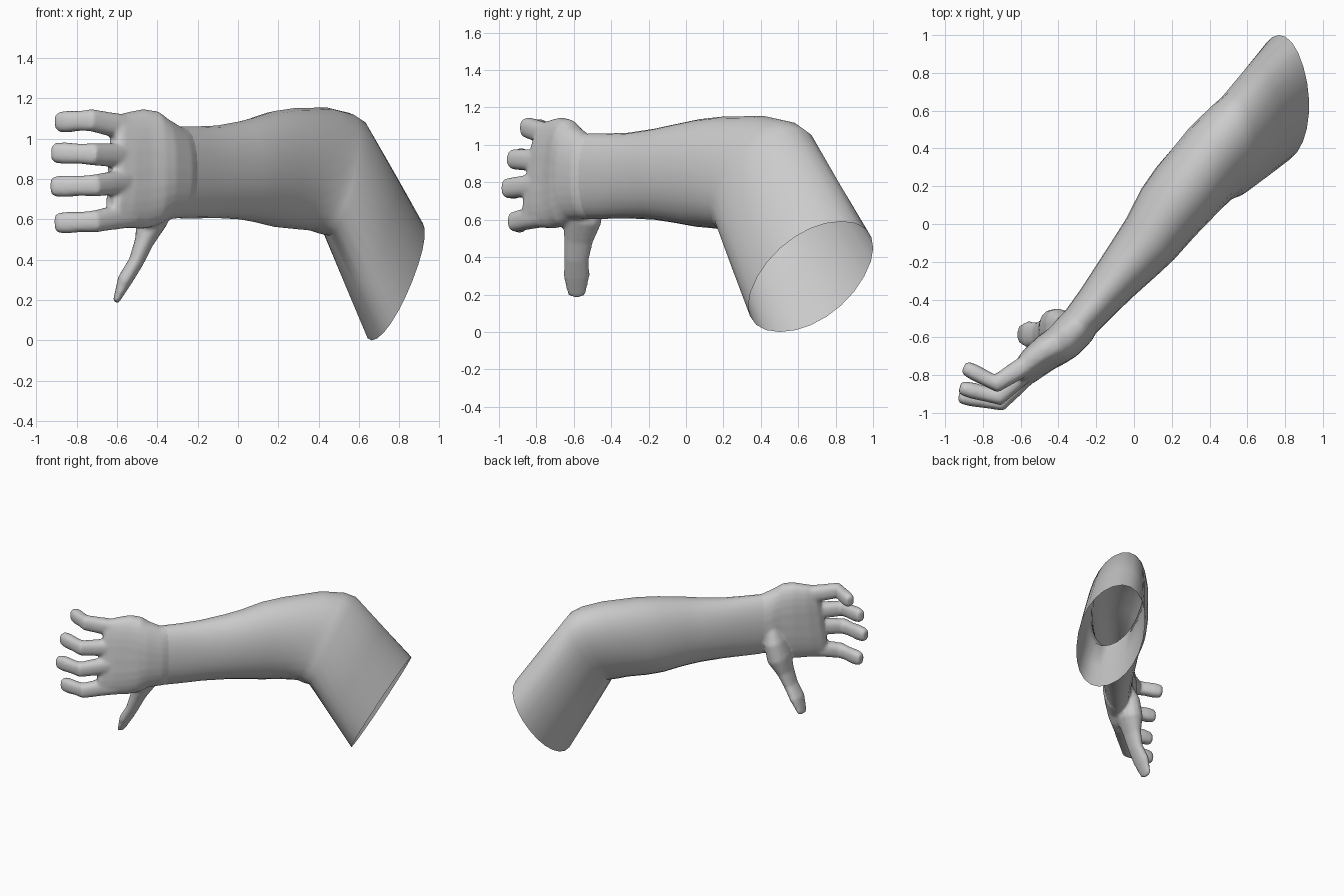
import bpy, bmesh, math
from mathutils import Vector

if "Cube" in bpy.data.objects:
    bpy.data.objects.remove(bpy.data.objects["Cube"])


def ring(c, a, b, n=20, e=1.0):
    """Closed section around c spanned by half-axes a and b; e < 1 gets boxier."""
    c, a, b = Vector(c), Vector(a), Vector(b)
    pts = []
    for i in range(n):
        t = 2 * math.pi * i / n
        co, si = math.cos(t), math.sin(t)
        pts.append(c + a * math.copysign(abs(co) ** e, co) + b * math.copysign(abs(si) ** e, si))
    return pts


def loft(bm, rings, caps=True):
    loops = [[bm.verts.new(p) for p in r] for r in rings]
    n = len(loops[0])
    faces = []
    for r, s in zip(loops, loops[1:]):
        for i in range(n):
            j = (i + 1) % n
            faces.append(bm.faces.new((r[i], r[j], s[j], s[i])))
    if caps:
        faces += [bm.faces.new(loops[0][::-1]), bm.faces.new(loops[-1])]
    bmesh.ops.recalc_face_normals(bm, faces=faces)


def digit(bm, path, axis, wide, thick, e=0.8):
    """Tapered tube along a path with a rounded tip."""
    pts = [Vector(p) for p in path]
    axis = Vector(axis)
    rings = []
    for i, p in enumerate(pts):
        tan = (pts[min(i + 1, len(pts) - 1)] - pts[max(i - 1, 0)]).normalized()
        a = (axis - tan * axis.dot(tan)).normalized()
        b = tan.cross(a)
        rings.append(ring(p, a * wide[i], b * thick[i], 14, e))
    tip = pts[-1] + tan * 0.018
    rings.append(ring(tip, a * wide[-1] * 0.7, b * thick[-1] * 0.7, 14, e))
    loft(bm, rings)


def make(name, bm):
    me = bpy.data.meshes.new(name)
    bm.to_mesh(me)
    bm.free()
    ob = bpy.data.objects.new(name, me)
    bpy.context.collection.objects.link(ob)
    return ob


def shade(ob, deg):
    bpy.ops.object.select_all(action='DESELECT')
    ob.select_set(True)
    bpy.context.view_layer.objects.active = ob
    bpy.ops.object.shade_smooth_by_angle(angle=math.radians(deg))


# forearm, elbow and open-ended upper arm
arm_sections = [
    ((-.285, -.52, .833), (0, 0, .228), (-.075, .066)),
    ((-.20, -.42, .833), (0, 0, .228), (-.083, .073)),
    ((-.106, -.306, .836), (0, 0, .229), (-.096, .084)),
    ((.01, -.17, .843), (0, 0, .243), (-.114, .10)),
    ((.087, -.077, .846), (0, 0, .260), (-.126, .11)),
    ((.18, .06, .850), (0, .01, .287), (-.142, .125)),
    ((.266, .165, .853), (.01, .03, .298), (-.148, .135)),
    ((.40, .315, .850), (.04, .10, .305), (-.128, .165)),
    ((.48, .385, .828), (.07, .145, .30), (-.10, .198)),
    ((.53, .42, .805), (.08, .16, .285), (-.09, .214)),
    ((.655, .543, .55), (.10, .163, .29), (-.088, .25)),
    ((.78, .667, .295), (.117, .165, .295), (-.085, .285)),
]
bm = bmesh.new()
loft(bm, [ring(c, a, (*b, 0), 24, 0.95) for c, a, b in arm_sections], caps=False)
arm = make("arm", bm)
shade(arm, 40)

# palm
bm = bmesh.new()
palm_sections = [
    ((-.262, -.49, .833), (0, 0, .226), (-.074, .065), .95),
    ((-.295, -.54, .833), (0, 0, .228), (-.070, .080), .92),
    ((-.355, -.60, .850), (0, 0, .250), (-.050, .100), .85),
    ((-.40, -.64, .853), (0, .01, .283), (-.045, .092), .8),
    ((-.47, -.685, .850), (0, .02, .297), (-.045, .080), .75),
    ((-.55, -.75, .845), (.01, .035, .288), (-.045, .065), .7),
    ((-.605, -.80, .842), (.015, .04, .278), (-.035, .050), .65),
    ((-.625, -.82, .842), (.015, .04, .265), (-.022, .034), .65),
]
loft(bm, [ring(c, a, (*b, 0), 28, e) for c, a, b, e in palm_sections])

# fingers: base, knuckle and tip positions
fingers = [
    ((-.53, -.72, 1.05), (-.73, -.845, 1.092), (-.885, -.765, 1.082)),
    ((-.54, -.75, .915), (-.72, -.915, .923), (-.905, -.87, .930)),
    ((-.54, -.77, .790), (-.71, -.945, .768), (-.910, -.915, .763)),
    ((-.53, -.765, .625), (-.71, -.91, .590), (-.890, -.885, .582)),
]
for base, mid, tip in fingers:
    base, mid, tip = Vector(base), Vector(mid), Vector(tip)
    path = [base, base.lerp(mid, .6), mid, mid.lerp(tip, .35), mid.lerp(tip, .75), tip]
    digit(bm, path, (0, 0, 1), [.066, .058, .055, .050, .054, .050],
          [.055, .050, .048, .041, .043, .038])

# thumb with its fleshy base
thumb = [(-.375, -.54, .83), (-.40, -.535, .72), (-.425, -.555, .60), (-.465, -.575, .49),
         (-.505, -.585, .39), (-.56, -.585, .30), (-.60, -.585, .205)]
digit(bm, thumb, (0, 1, 0), [.05, .088, .105, .078, .066, .070, .050],
      [.04, .070, .080, .048, .038, .038, .018], .9)

# fuse the hand into one skin
hand = make("hand", bm)
mod = hand.modifiers.new("fuse", 'REMESH')
mod.mode = 'VOXEL'
mod.voxel_size = 0.011
mod = hand.modifiers.new("soften", 'SMOOTH')
mod.factor = 0.5
mod.iterations = 5
deps = bpy.context.evaluated_depsgraph_get()
skin = bpy.data.meshes.new_from_object(hand.evaluated_get(deps))
hand.modifiers.clear()
hand.data = skin

# open the hidden wrist end of the hand
bm = bmesh.new()
bm.from_mesh(skin)
u = Vector((.66, .75, 0))
inner = [f for f in bm.faces
         if f.normal.dot(u) > .6 and f.calc_center_median().dot(u) > -.58]
bmesh.ops.delete(bm, geom=inner, context='FACES')
bm.to_mesh(skin)
bm.free()
shade(hand, 50)
